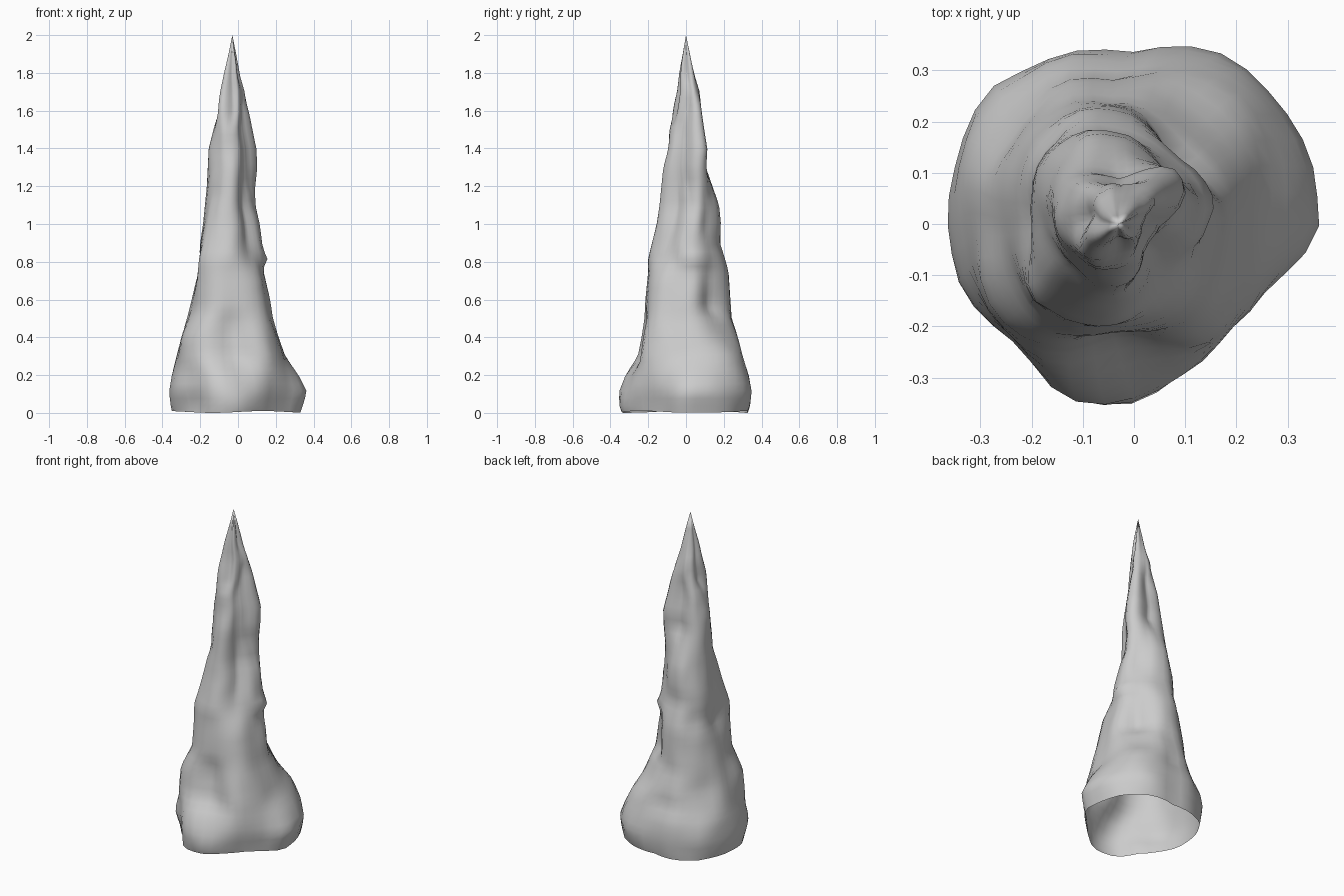
import bpy, bmesh, math
from mathutils import Vector, noise

# Straight silhouettes: z, x min, x max, y min, y max
PROFILE = [
    (0.00, -.350, .330, -.340, .330), (0.03, -.355, .340, -.352, .338),
    (0.11, -.365, .365, -.355, .348), (0.20, -.350, .320, -.320, .332),
    (0.30, -.325, .250, -.255, .300), (0.40, -.300, .215, -.235, .275),
    (0.50, -.270, .185, -.220, .242), (0.60, -.245, .170, -.215, .235),
    (0.75, -.210, .135, -.200, .225), (0.82, -.205, .132, -.200, .205),
    (0.90, -.200, .128, -.180, .180), (1.00, -.185, .115, -.155, .185),
    (1.10, -.175, .092, -.140, .175), (1.20, -.165, .090, -.130, .140),
    (1.30, -.160, .100, -.120, .105), (1.40, -.155, .095, -.092, .090),
    (1.50, -.130, .066, -.088, .086), (1.60, -.100, .050, -.060, .082),
    (1.70, -.090, .035, -.032, .072), (1.80, -.070, .006, -.032, .042),
    (1.90, -.050, -.012, -.016, .020),
]
# Diagonal silhouettes: z, then min and max along (1, 1) and along (1, -1)
DIAGONAL = [
    (0.00, -.330, .350, -.370, .265), (0.12, -.340, .370, -.385, .285),
    (0.20, -.328, .355, -.370, .280), (0.30, -.324, .315, -.325, .270),
    (0.40, -.315, .235, -.290, .245), (0.55, -.255, .160, -.274, .210),
    (0.70, -.245, .155, -.250, .180), (0.82, -.243, .150, -.222, .130),
    (0.96, -.200, .128, -.216, .097), (1.15, -.150, .117, -.180, .070),
    (1.40, -.123, .132, -.145, .050), (1.51, -.117, .106, -.130, .040),
    (1.61, -.112, .084, -.105, .030), (1.75, -.085, .040, -.070, .017),
    (1.90, -.045, .005, -.035, .002),
]
# Cross-section radii at 16 angles, counter-clockwise from +x
SECTIONS = [
    (0.12, .350, .365, .370, .375, .345, .370, .385, .370,
     .365, .355, .335, .365, .330, .300, .280, .295),
    (0.85, .150, .165, .165, .180, .205, .235, .230, .210,
     .190, .200, .230, .210, .190, .185, .175, .160),
    (1.3, .100, .148, .135, .120, .120, .140, .155, .150,
     .132, .125, .120, .125, .122, .118, .090, .085),
]
SEGS, RINGS = 40, 50


def sample(table, z):
    z = min(max(z, table[0][0]), table[-1][0])
    for a, b in zip(table, table[1:]):
        if z <= b[0]:
            t = (z - a[0]) / (b[0] - a[0])
            return [p + (q - p) * t for p, q in zip(a[1:], b[1:])]


def around(values, ang, smooth=False):
    # value interpolated around the circle
    n = len(values)
    f = (ang / math.tau % 1) * n
    i, t = int(f) % n, f - int(f)
    if smooth:
        t = t * t * (3 - 2 * t)
    return values[i] + (values[(i + 1) % n] - values[i]) * t


def ring_points(z):
    x0, x1, y0, y1 = sample(PROFILE, z)
    a0, a1, b0, b1 = sample(DIAGONAL, z)
    centre = Vector(((x0 + x1) / 2, (y0 + y1) / 2))
    target = (x1, a1, y1, -b0, -x0, -a0, -y0, b1)
    dirs = [Vector((math.cos(k * math.pi / 4), math.sin(k * math.pi / 4)))
            for k in range(8)]
    sec = sample(SECTIONS, z)
    size = (x1 - x0) / (sec[0] + sec[8])
    rays = []
    for k in range(SEGS):
        ang = math.tau * k / SEGS
        d = Vector((math.cos(ang), math.sin(ang)))
        lump = noise.noise(Vector((d.x * 2.6 + 7, d.y * 2.6, z * 6.0)))
        rays.append((ang, d, size * around(sec, ang) * (1 + 0.04 * lump)))
    # adjust eight directions until the outline meets every silhouette
    gain = [1.0] * 8
    for step in range(13):
        pts = [centre + d * r * around(gain, ang, True) for ang, d, r in rays]
        for k, d in enumerate(dirs):
            have = max((p - centre).dot(d) for p in pts)
            want = target[k] - centre.dot(d)
            gain[k] = min(max(gain[k] * (want / have) ** 0.6, 0.7), 1.35)
    out = []
    for p in pts:
        # small knob on the right side
        if p.x > 0:
            p.x += 0.026 * math.exp(-((z - .82) / .035) ** 2
                                    - ((p.y - .05) / .07) ** 2)
        out.append((p.x, p.y, z))
    return out


# Stalagmite: stacked rings, open underneath, closed to a sharp tip
bm = bmesh.new()
rings = [[bm.verts.new(p) for p in ring_points(1.9 * i / (RINGS - 1))]
         for i in range(RINGS)]
for v in rings[0]:
    v.co.z = 0.005 + 0.005 * math.sin(v.co.x * 12)
for lo, hi in zip(rings, rings[1:]):
    for k in range(SEGS):
        n = (k + 1) % SEGS
        bm.faces.new((lo[k], lo[n], hi[n], hi[k]))
tip = bm.verts.new((-0.03, 0, 2.0))
for k in range(SEGS):
    bm.faces.new((rings[-1][k], rings[-1][(k + 1) % SEGS], tip))
for f in bm.faces:
    f.smooth = True
mesh = bpy.data.meshes.new("stalagmite")
bm.to_mesh(mesh)
bm.free()
obj = bpy.data.objects.new("stalagmite", mesh)
bpy.context.collection.objects.link(obj)
